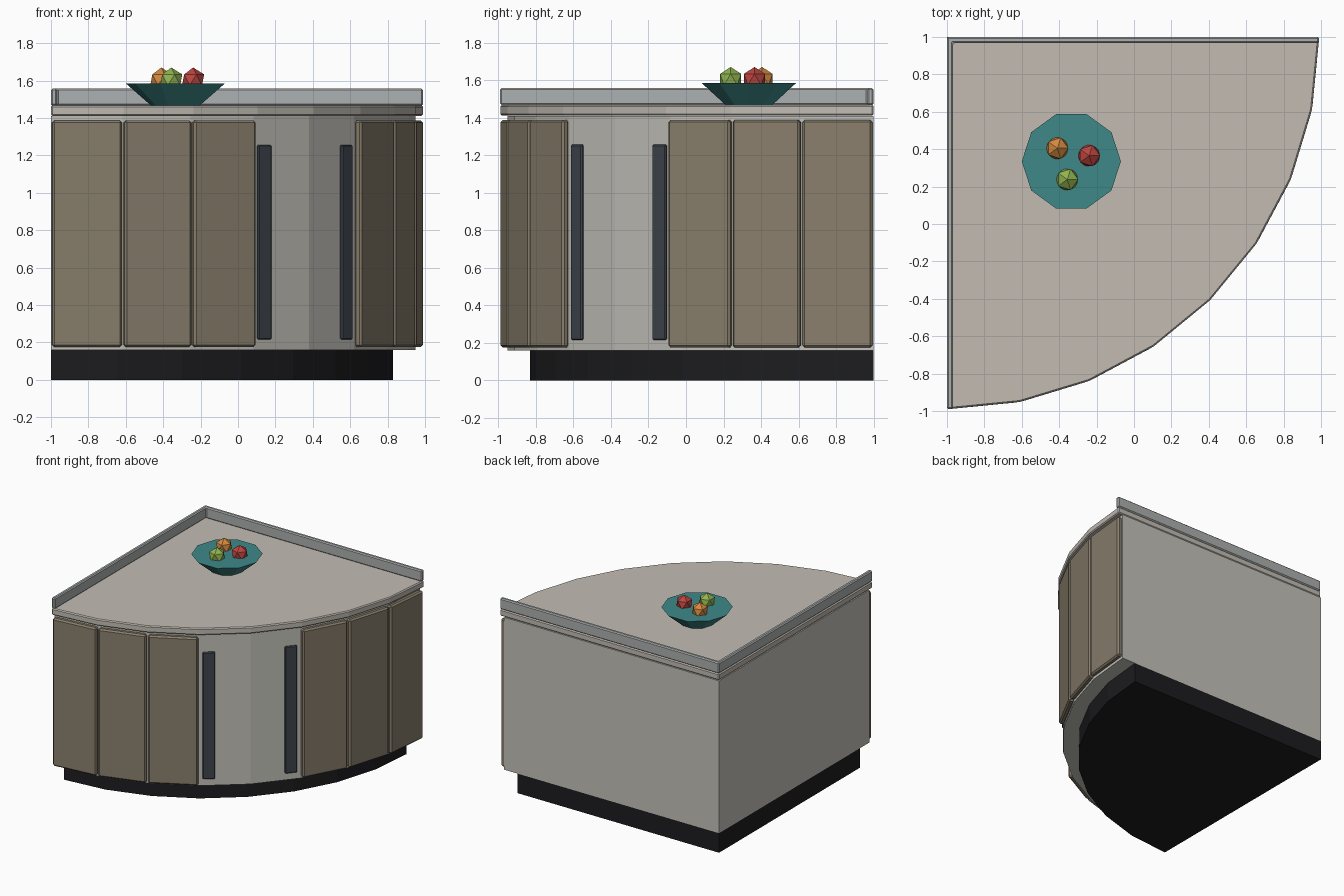
import bpy, bmesh
from math import sin, cos, radians, pi
from mathutils import Matrix, Vector

if "Cube" in bpy.data.objects:
    bpy.data.objects.remove(bpy.data.objects["Cube"])

CORNER = Vector((-1, 1))   # back-left corner, centre of the quarter round
STEP = 11.25               # eight flat facets around the front


def material(name, rgb):
    m = bpy.data.materials.new(name)
    m.diffuse_color = (*rgb, 1)
    m.use_nodes = True
    m.node_tree.nodes["Principled BSDF"].inputs["Base Color"].default_value = m.diffuse_color
    return m


STONE = material("stone", (0.54, 0.50, 0.45))
SHELL = material("shell", (0.55, 0.54, 0.49))
WOOD = material("wood", (0.25, 0.21, 0.15))
BLACK = material("black", (0.012, 0.012, 0.014))
METAL = material("dark_metal", (0.05, 0.06, 0.075))
GREY = material("grey_trim", (0.42, 0.44, 0.44))
TEAL = material("teal", (0.05, 0.25, 0.25))


def arc(angle, r):
    a = radians(angle)
    return CORNER + Vector((r * sin(a), -r * cos(a)))


def finish(bm, name, mat, bevel=0):
    bmesh.ops.recalc_face_normals(bm, faces=bm.faces)
    mesh = bpy.data.meshes.new(name)
    bm.to_mesh(mesh)
    bm.free()
    mesh.materials.append(mat)
    ob = bpy.data.objects.new(name, mesh)
    bpy.context.collection.objects.link(ob)
    if bevel:
        mod = ob.modifiers.new("bevel", 'BEVEL')
        mod.width, mod.segments = bevel, 1
        mod.limit_method, mod.angle_limit = 'ANGLE', radians(40)
    return ob


def prism(name, outline, z0, z1, mat, bevel=0):
    bm = bmesh.new()
    face = bm.faces.new([bm.verts.new((p[0], p[1], z0)) for p in outline])
    up = bmesh.ops.extrude_face_region(bm, geom=[face], use_keep_orig=True)["geom"]
    bmesh.ops.translate(bm, vec=(0, 0, z1 - z0),
                        verts=[v for v in up if isinstance(v, bmesh.types.BMVert)])
    return finish(bm, name, mat, bevel)


def quarter(r):
    return [CORNER] + [arc(i * STEP, r) for i in range(9)]


# Plinth, cabinet body and countertop
prism("plinth", quarter(1.83), 0, 0.16, BLACK)
prism("cabinet_body", quarter(1.95), 0.16, 1.41, SHELL)
prism("countertop", quarter(1.99), 1.412, 1.467, STONE, 0.008)

# L-shaped backsplash along both walls
t, e = 0.033, 0.99
prism("backsplash", [(-1, 1), (-1, -e), (-1 + t, -e), (-1 + t, 1 - t), (e, 1 - t), (e, 1)],
      1.467, 1.557, GREY, 0.008)

# Door panels: three facets each side, the middle two left plain
for i in (0, 1, 2, 5, 6, 7):
    a, b = i * STEP + 0.2, (i + 1) * STEP - 0.2
    prism(f"door_panel_{i}", [arc(a, 1.945), arc(a, 1.99), arc(b, 1.99), arc(b, 1.945)],
          0.175, 1.388, WOOD, 0.012)

# Handles on the two plain facets, mirrored about the diagonal
for name, mid, side in (("left_handle", 3.5 * STEP, -1), ("right_handle", 4.5 * STEP, 1)):
    a = radians(mid)
    out, along = Vector((sin(a), -cos(a))), Vector((cos(a), sin(a)))
    c = arc(mid, 1.95 * cos(radians(STEP / 2))) + along * 0.12 * side
    prism(name, [c + along * u * 0.047 + out * v
                 for u, v in ((-1, -0.015), (1, -0.015), (1, 0.013), (-1, 0.013))],
          0.215, 1.257, METAL, 0.007)

# Ten-sided fruit bowl
bm = bmesh.new()
bmesh.ops.create_cone(bm, cap_ends=True, segments=10, radius1=0.13, radius2=0.265, depth=0.118,
                      matrix=Matrix.Translation((-0.335, 0.335, 1.526)) @ Matrix.Rotation(pi / 2, 4, 'Z'))
finish(bm, "fruit_bowl", TEAL)

# Faceted fruit
for name, x, y, rgb in (("orange_fruit", -0.41, 0.405, (0.65, 0.25, 0.05)),
                        ("red_fruit", -0.24, 0.365, (0.5, 0.06, 0.05)),
                        ("green_fruit", -0.357, 0.238, (0.28, 0.45, 0.08))):
    bm = bmesh.new()
    bmesh.ops.create_icosphere(bm, subdivisions=1, radius=0.066,
                               matrix=Matrix.Translation((x, y, 1.604)))
    finish(bm, name, material(name, rgb))
